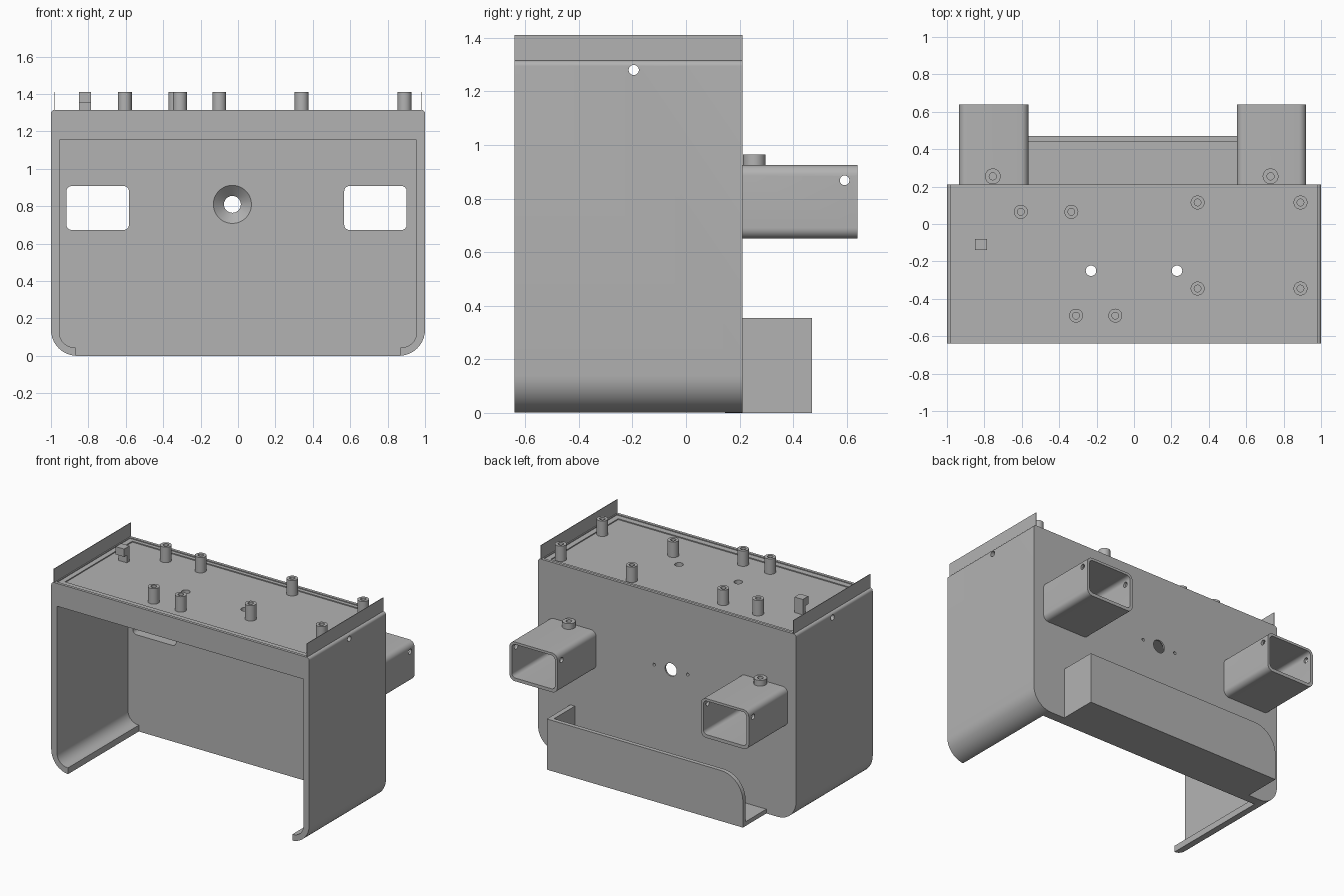
import bpy, bmesh, math
from mathutils import Vector

cube = bpy.data.objects.get("Cube")
if cube:
    bpy.data.objects.remove(cube, do_unlink=True)

grey = bpy.data.materials.new("plain grey")
grey.use_nodes = True
colour = (0.45, 0.45, 0.45, 1)
grey.diffuse_color = colour
grey.node_tree.nodes["Principled BSDF"].inputs["Base Color"].default_value = colour


def fillet(corners, steps=10):
    """Turn (u, v, radius) corners into a closed outline with round corners."""
    pts = []
    for i, (u, v, r) in enumerate(corners):
        p = Vector((u, v))
        if r == 0:
            pts.append(p)
            continue
        d1 = (Vector(corners[i - 1][:2]) - p).normalized()
        d2 = (Vector(corners[(i + 1) % len(corners)][:2]) - p).normalized()
        c = p + r * (d1 + d2)
        for k in range(steps + 1):
            t = math.pi / 2 * k / steps
            pts.append(c - r * (d2 * math.cos(t) + d1 * math.sin(t)))
    return pts


def rect(u0, u1, v0, v1, r=0):
    return fillet([(u0, v0, r), (u1, v0, r), (u1, v1, r), (u0, v1, r)], 8)


def circle(u, v, r, n=32):
    return [(u + r * math.cos(2 * math.pi * k / n), v + r * math.sin(2 * math.pi * k / n))
            for k in range(n)]


def place(axis, u, v, t):
    return {"x": (t, u, v), "y": (u, t, v), "z": (u, v, t)}[axis]


def loft(name, axis, outline0, t0, outline1, t1):
    """Solid between two matching outlines at t0 and t1 along an axis."""
    bm = bmesh.new()
    a = [bm.verts.new(place(axis, p[0], p[1], t0)) for p in outline0]
    b = [bm.verts.new(place(axis, p[0], p[1], t1)) for p in outline1]
    bm.faces.new(a)
    bm.faces.new(b[::-1])
    for i in range(len(a)):
        j = (i + 1) % len(a)
        bm.faces.new((a[j], a[i], b[i], b[j]))
    bmesh.ops.recalc_face_normals(bm, faces=bm.faces)
    mesh = bpy.data.meshes.new(name)
    bm.to_mesh(mesh)
    bm.free()
    mesh.materials.append(grey)
    ob = bpy.data.objects.new(name, mesh)
    bpy.context.collection.objects.link(ob)
    return ob


def prism(name, axis, outline, t0, t1):
    return loft(name, axis, outline, t0, outline, t1)


def cut(target, cutter):
    cutter.hide_render = True
    bpy.context.view_layer.objects.active = target
    mod = target.modifiers.new("cut", "BOOLEAN")
    mod.operation, mod.solver, mod.object = "DIFFERENCE", "EXACT", cutter
    bpy.ops.object.modifier_apply(modifier=mod.name)
    bpy.data.objects.remove(cutter, do_unlink=True)


def drill(target, axis, outline, t0, t1):
    cut(target, prism("cutter", axis, outline, t0, t1))


FRONT, BACK, INNER = -0.64, 0.21, 0.145
TOP, FLOOR = 1.315, 1.302
parts = []

# Housing shell, open at the front and underneath
housing = prism("housing", "y", fillet([(-1, 0, 0.14), (1, 0, 0.14), (1, TOP, 0.02),
                                        (-1, TOP, 0.02)]), FRONT, BACK)
parts.append(housing)
drill(housing, "y", fillet([(-0.87, -0.1, 0), (0.87, -0.1, 0), (0.87, 0.045, 0),
                            (0.955, 0.045, 0.08), (0.955, 1.155, 0), (-0.955, 1.155, 0),
                            (-0.955, 0.045, 0.08), (-0.87, 0.045, 0)]), -0.8, INNER)

# Stepped tray in the top
drill(housing, "z", rect(-0.97, 0.97, -0.62, 0.19), TOP - 0.006, 1.5)
drill(housing, "z", rect(-0.935, 0.932, -0.58, 0.165), FLOOR, 1.5)

# Holes in the top, sides and back wall
for x in (-0.23, 0.23):
    drill(housing, "z", circle(x, -0.25, 0.028), 1.0, 1.5)
drill(housing, "x", circle(-0.195, 1.28, 0.019), -1.2, 1.2)
drill(housing, "y", circle(-0.03, 0.81, 0.045, 48), 0.1, 0.3)
cut(housing, loft("cutter", "y", circle(-0.03, 0.81, 0.105, 48), INNER - 0.003,
                  circle(-0.03, 0.81, 0.04, 48), 0.203))
for x in (-0.16, 0.1):
    drill(housing, "y", circle(x, 0.81, 0.01, 16), 0.18, 0.3)

# Rear tubes with screw bosses
for side, x in (("right", -0.75), ("left", 0.735)):
    opening = rect(x - 0.167, x + 0.167, 0.673, 0.908, 0.028)
    tube = prism(side + "_tube", "y", rect(x - 0.185, x + 0.185, 0.65, 0.925, 0.04), BACK, 0.64)
    boss = prism(side + "_tube_boss", "z", circle(x - 0.005, 0.255, 0.042), 0.925, 0.965)
    drill(housing, "y", opening, 0.1, 0.3)
    drill(tube, "y", opening, 0.1, 0.8)
    drill(tube, "x", circle(0.592, 0.868, 0.018), x - 0.3, x + 0.3)
    for ob in (tube, boss):
        drill(ob, "z", circle(x - 0.005, 0.255, 0.019), 0.85, 1.0)
    parts += [tube, boss]

# Rear bin: back plate, floor and one end wall
parts.append(prism("bin_plate", "y", fillet([(-0.77, 0, 0), (0.75, 0, 0), (0.75, 0.355, 0),
                                             (-0.77, 0.355, 0.17)]), 0.44, 0.47))
parts.append(prism("bin_floor", "z", rect(-0.77, 0.75, BACK, 0.44), 0, 0.03))
parts.append(prism("bin_end", "x", rect(BACK, 0.44, 0.03, 0.355), 0.715, 0.75))

# Thin side flanges
for side, x in (("right", -0.98), ("left", 0.98)):
    parts.append(prism(side + "_flange", "x", rect(FRONT, BACK, TOP - 0.005, 1.41),
                       x - 0.002, x + 0.002))

# Standoff posts
spots = [(-0.605, 0.065), (-0.335, 0.065), (-0.31, -0.49), (-0.1, -0.49)]
spots += [(x, y) for x in (0.34, 0.89) for y in (0.115, -0.345)]
for x, y in spots:
    post = prism("standoff", "z", circle(x, y, 0.037), FLOOR, 1.41)
    drill(post, "z", circle(x, y, 0.018), FLOOR + 0.02, 1.5)
    parts.append(post)

# Hooked square post
parts.append(prism("hook_post", "x", [(-0.11, FLOOR), (-0.08, FLOOR), (-0.08, 1.41),
                                      (-0.14, 1.41), (-0.14, 1.355), (-0.11, 1.355)],
                   -0.85, -0.785))

# Smooth the rounded surfaces, keep edges sharp
bpy.ops.object.select_all(action="DESELECT")
for ob in parts:
    ob.select_set(True)
bpy.context.view_layer.objects.active = housing
bpy.ops.object.shade_smooth_by_angle(angle=math.radians(30))
